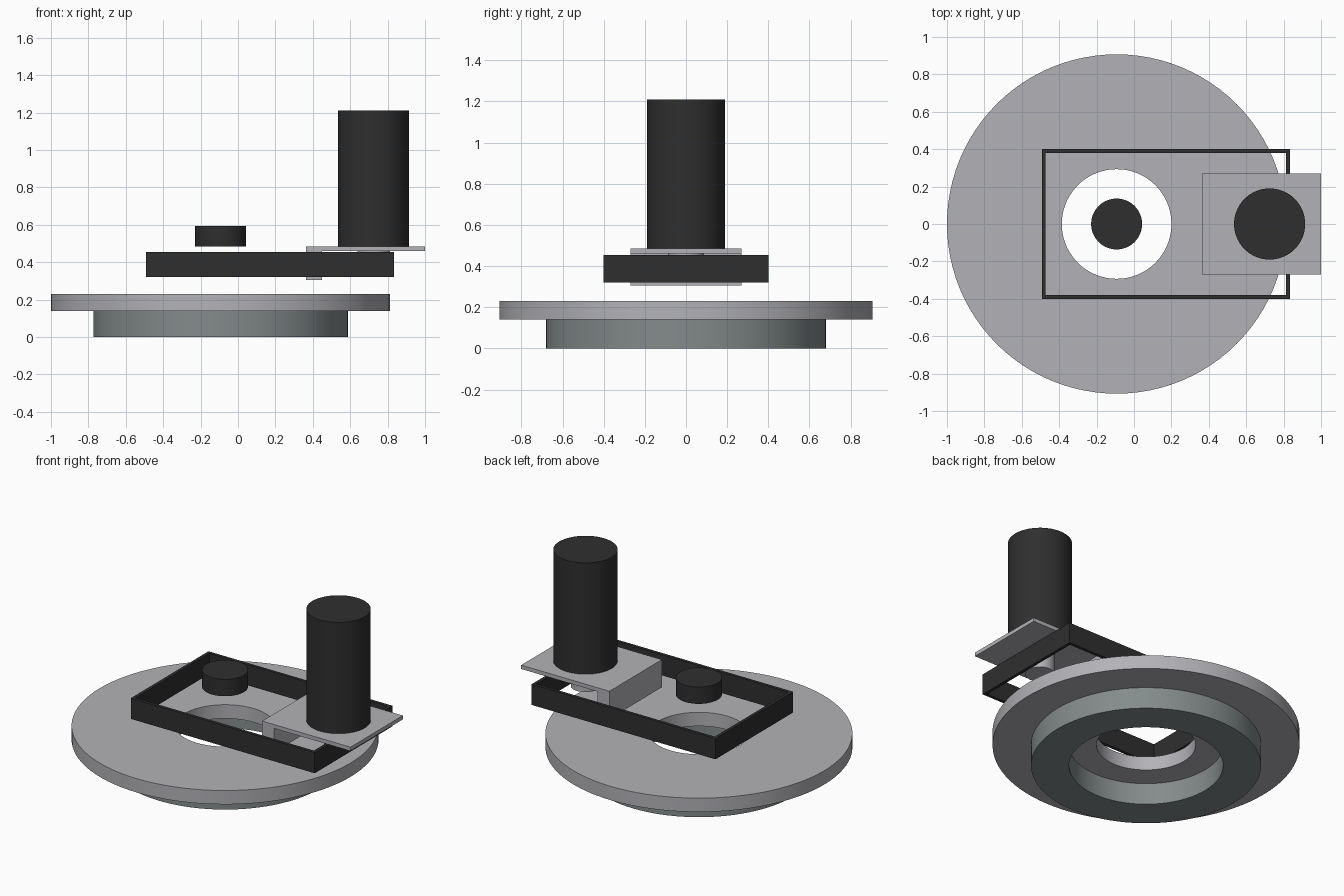
import bpy, bmesh, math

if "Cube" in bpy.data.objects:
    bpy.data.objects.remove(bpy.data.objects["Cube"])

def material(name, rgb):
    m = bpy.data.materials.new(name)
    m.diffuse_color = (*rgb, 1)
    m.use_nodes = True
    m.node_tree.nodes["Principled BSDF"].inputs["Base Color"].default_value = m.diffuse_color
    return m

LIGHT = material("light_grey_metal", (0.448, 0.448, 0.477))
STEEL = material("dull_steel", (0.23, 0.26, 0.26))
BLACK = material("matt_black", (0.028, 0.028, 0.028))

def finish(bm, name, mat, smooth=False):
    bmesh.ops.recalc_face_normals(bm, faces=bm.faces)
    me = bpy.data.meshes.new(name)
    bm.to_mesh(me)
    bm.free()
    me.materials.append(mat)
    ob = bpy.data.objects.new(name, me)
    bpy.context.collection.objects.link(ob)
    if smooth:
        bpy.ops.object.select_all(action='DESELECT')
        ob.select_set(True)
        bpy.context.view_layer.objects.active = ob
        bpy.ops.object.shade_smooth_by_angle(angle=math.radians(30))
    return ob

def tube(name, outer, inner, z0, z1, mat):
    """Extrude the gap between two matching outlines into a hollow part."""
    bm = bmesh.new()
    n = len(outer)
    loops = [[bm.verts.new((x, y, z)) for x, y in pts]
             for pts, z in ((outer, z0), (outer, z1), (inner, z1), (inner, z0))]
    for k in range(4):
        a, b = loops[k], loops[(k + 1) % 4]
        for i in range(n):
            j = (i + 1) % n
            bm.faces.new((a[i], a[j], b[j], b[i]))
    return finish(bm, name, mat, n > 4)

def extrude(name, pts, to_low, to_high, mat, smooth=False):
    """Solid prism; to_low/to_high map outline points to 3D."""
    bm = bmesh.new()
    low = [bm.verts.new(to_low(*p)) for p in pts]
    high = [bm.verts.new(to_high(*p)) for p in pts]
    bm.faces.new(low)
    bm.faces.new(high)
    for i in range(len(pts)):
        j = (i + 1) % len(pts)
        bm.faces.new((low[i], low[j], high[j], high[i]))
    return finish(bm, name, mat, smooth)

def circle(cx, r, n=96):
    return [(cx + r * math.cos(2 * math.pi * i / n), r * math.sin(2 * math.pi * i / n))
            for i in range(n)]

def rect(x0, x1, y):
    return [(x0, -y), (x1, -y), (x1, y), (x0, y)]

def cylinder(name, cx, r, z0, z1, mat):
    return extrude(name, circle(cx, r), lambda x, y: (x, y, z0),
                   lambda x, y: (x, y, z1), mat, True)

CX, MX = -0.093, 0.725   # turntable axis and motor axis

# Base ring and the wide disc resting on it
tube("base_ring", circle(CX, 0.68), circle(CX, 0.455), 0, 0.14, STEEL)
tube("disc", circle(CX, 0.907), circle(CX, 0.293), 0.14, 0.23, LIGHT)

# Rectangular drive frame and central knob
tube("drive_frame", rect(-0.493, 0.833, 0.4), rect(-0.473, 0.813, 0.38), 0.32, 0.455, BLACK)
cylinder("centre_knob", CX, 0.136, 0.485, 0.595, BLACK)

# L-shaped motor bracket, profile in x and z
bracket = [(0.363, 0.305), (0.45, 0.305), (0.45, 0.46), (1.0, 0.46), (1.0, 0.485), (0.363, 0.485)]
extrude("motor_bracket", bracket, lambda x, z: (x, -0.27, z),
        lambda x, z: (x, 0.27, z), LIGHT)

# Motor above the bracket, pulley below it
cylinder("motor", MX, 0.19, 0.485, 1.21, BLACK)
cylinder("drive_pulley", MX, 0.087, 0.32, 0.46, LIGHT)
